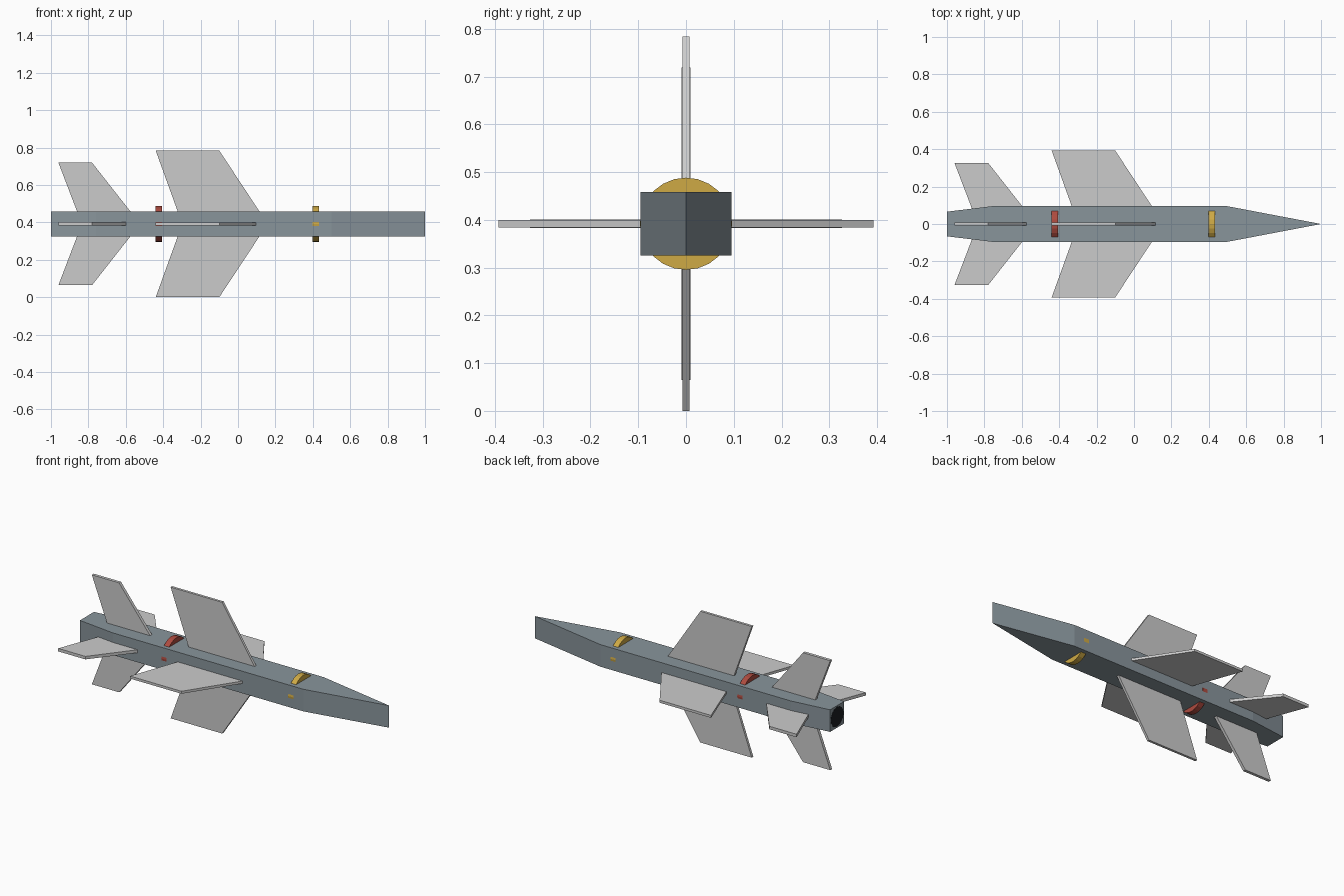
import bpy, bmesh
from math import pi
from mathutils import Matrix, Vector

if "Cube" in bpy.data.objects:
    bpy.data.objects.remove(bpy.data.objects["Cube"])

AXIS_Z = 0.392  # height of the body axis


def material(name, rgb):
    m = bpy.data.materials.new(name)
    m.diffuse_color = (*rgb, 1)
    m.use_nodes = True
    m.node_tree.nodes["Principled BSDF"].inputs["Base Color"].default_value = m.diffuse_color
    return m


def finish(name, bm, mat):
    bmesh.ops.recalc_face_normals(bm, faces=bm.faces)
    mesh = bpy.data.meshes.new(name)
    bm.to_mesh(mesh)
    bm.free()
    mesh.materials.append(mat)
    obj = bpy.data.objects.new(name, mesh)
    obj.location.z = AXIS_Z
    bpy.context.collection.objects.link(obj)
    return obj


def plate(name, outline, thickness, mat, turn=0):
    """Extrude an x/y outline evenly about z = 0, then turn it about x."""
    bm = bmesh.new()
    face = bm.faces.new([bm.verts.new((x, y, -thickness / 2)) for x, y in outline])
    out = bmesh.ops.extrude_face_region(bm, geom=[face])
    top = [v for v in out["geom"] if isinstance(v, bmesh.types.BMVert)]
    bmesh.ops.translate(bm, verts=top, vec=Vector((0, 0, thickness)))
    bmesh.ops.rotate(bm, verts=bm.verts, matrix=Matrix.Rotation(turn, 3, 'X'))
    return finish(name, bm, mat)


def disc(name, x, radius, width, sides, mat):
    """Short cylinder lying along the x axis."""
    bm = bmesh.new()
    bmesh.ops.create_cone(bm, cap_ends=True, segments=sides, radius1=radius,
                          radius2=radius, depth=width,
                          matrix=Matrix.Translation((x, 0, 0)) @ Matrix.Rotation(pi / 2, 4, 'Y'))
    return finish(name, bm, mat)


steel = material("steel", (0.25, 0.30, 0.33))
fin_grey = material("fin_grey", (0.55, 0.57, 0.56))
gold = material("gold", (0.62, 0.40, 0.06))
red = material("red", (0.42, 0.07, 0.05))
black = material("black", (0.01, 0.012, 0.015))

# Body: box section with a wedge nose and tapered tail
side = [(-0.999, 0.066), (-0.76, 0.095), (0.5, 0.095)]
plate("body", side + [(1.0, 0)] + [(x, -y) for x, y in reversed(side)], 0.132, steel)

# Exhaust at the tail
disc("exhaust", -0.995, 0.059, 0.010, 16, black)

# Coloured bands
disc("front_band", 0.416, 0.0965, 0.034, 24, gold)
disc("rear_band", -0.423, 0.0965, 0.034, 24, red)

# Four wings and four tail fins, swept, set in a cross
wing = [(-0.32, 0.06), (0.119, 0.06), (-0.10, 0.392), (-0.44, 0.392)]
tail = [(-0.858, 0.06), (-0.57, 0.06), (-0.78, 0.327), (-0.96, 0.327)]
for i, where in enumerate(("back", "top", "front", "bottom")):
    plate("wing_" + where, wing, 0.015, fin_grey, i * pi / 2)
    plate("tail_fin_" + where, tail, 0.018, fin_grey, i * pi / 2)
